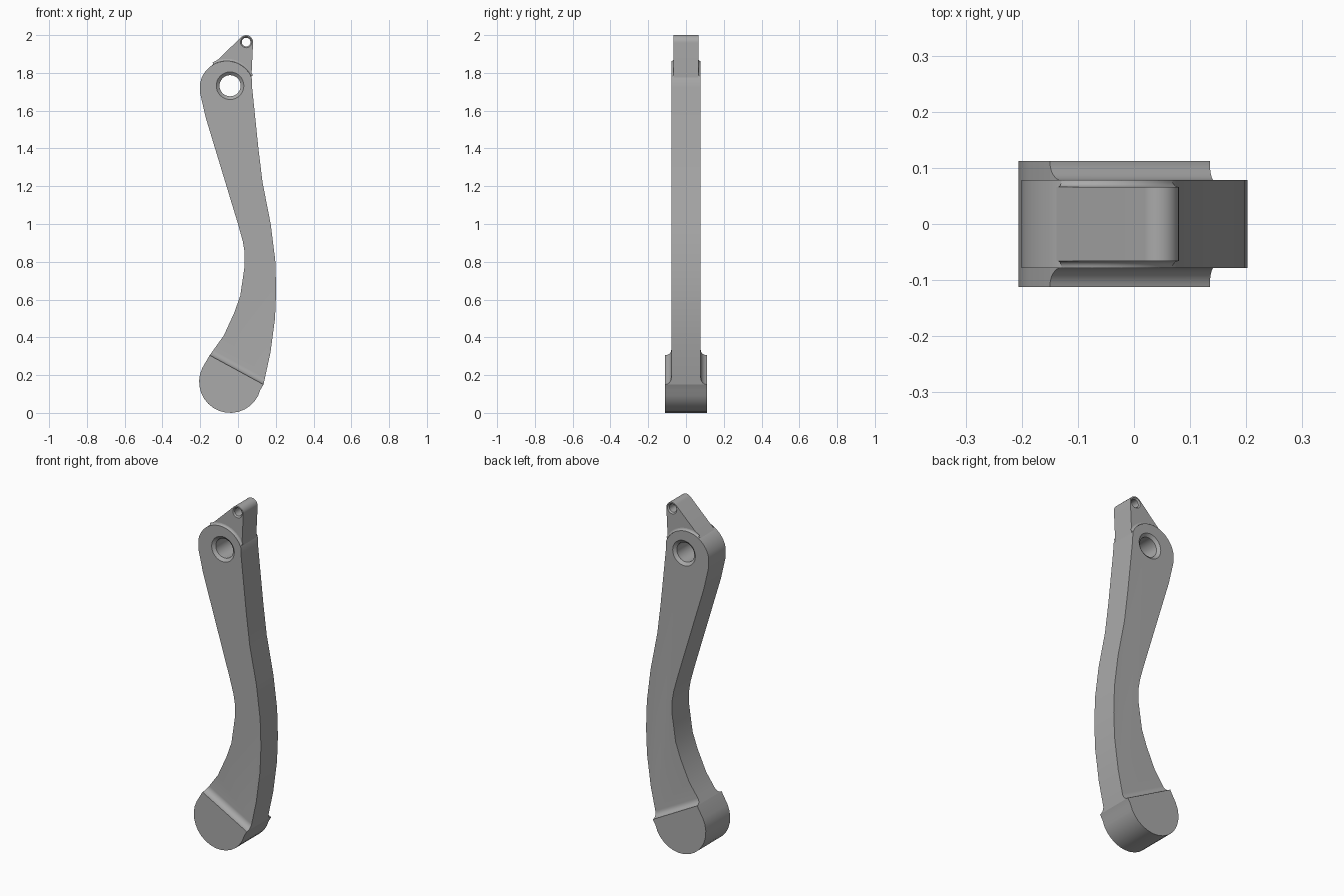
import bpy, bmesh
from math import sin, cos, radians, pi
from mathutils import Vector

if "Cube" in bpy.data.objects:
    bpy.data.objects.remove(bpy.data.objects["Cube"], do_unlink=True)

grey = bpy.data.materials.new("plain grey")
grey.use_nodes = True
grey.diffuse_color = (0.4, 0.4, 0.4, 1)
grey.node_tree.nodes["Principled BSDF"].inputs["Base Color"].default_value = (0.4, 0.4, 0.4, 1)

BODY, FOOT, EAR = 0.078, 0.112, 0.066      # half thicknesses
HEAD, HEAD_R = (-0.06, 1.72), 0.143
PIVOT, TIP = (-0.042, 1.732), (0.043, 1.963)


def arc(centre, r, start, end, n):
    angles = [radians(start + (end - start) * i / n) for i in range(n + 1)]
    return [(centre[0] + r * cos(a), centre[1] + r * sin(a)) for a in angles]


def finish(bm, name):
    bmesh.ops.recalc_face_normals(bm, faces=bm.faces)
    mesh = bpy.data.meshes.new(name)
    bm.to_mesh(mesh)
    bm.free()
    mesh.materials.append(grey)
    obj = bpy.data.objects.new(name, mesh)
    bpy.context.collection.objects.link(obj)
    return obj


def slab(name, outline, half, cuts=(), normal=None):
    """Outline extruded about y = 0; half(x, z) gives the half thickness."""
    bm = bmesh.new()
    bm.faces.new([bm.verts.new((x, 0, z)) for x, z in outline])
    for point in cuts:
        bmesh.ops.bisect_plane(bm, geom=bm.verts[:] + bm.edges[:] + bm.faces[:],
                               dist=1e-5, plane_co=point, plane_no=normal)
    faces = bm.faces[:]
    rim = [e for e in bm.edges if e.is_boundary]
    back = {v: bm.verts.new(v.co) for v in bm.verts[:]}
    for f in faces:
        bm.faces.new([back[v] for v in reversed(f.verts)])
    for e in rim:
        a, b = e.verts
        bm.faces.new([a, b, back[b], back[a]])
    for v, w in back.items():
        t = half(v.co)
        v.co.y, w.co.y = -t, t
    return finish(bm, name)


def drill(obj, centre, r, rim, depth, half):
    """Through hole with a countersunk rim on both faces."""
    n = 32
    profile = [(-half - 0.02, rim), (-half, rim), (-half + depth, r),
               (half - depth, r), (half, rim), (half + 0.02, rim)]
    bm = bmesh.new()
    rings = [[bm.verts.new((x, y, z)) for x, z in arc(centre, rad, 0, 360 - 360 / n, n - 1)]
             for y, rad in profile]
    for lo, hi in zip(rings, rings[1:]):
        for i in range(n):
            j = (i + 1) % n
            bm.faces.new([lo[i], lo[j], hi[j], hi[i]])
    bm.faces.new(rings[0])
    bm.faces.new(rings[-1])
    cutter = finish(bm, "hole_cutter")
    cutter.hide_render = True
    mod = obj.modifiers.new("hole", "BOOLEAN")
    mod.operation, mod.solver, mod.object = "DIFFERENCE", "EXACT", cutter
    bpy.context.view_layer.objects.active = obj
    bpy.ops.object.modifier_apply(modifier=mod.name)
    bpy.data.objects.remove(cutter, do_unlink=True)


# Lever arm with its thicker rounded foot and the cove between them
outline = arc(HEAD, HEAD_R, 22, 170, 14)
outline += [(-0.2, 1.69), (-0.17, 1.56), (-0.085, 1.28), (0, 1.0), (0.025, 0.91),
            (0.035, 0.85), (0.034, 0.77), (0.012, 0.62), (-0.02, 0.53),
            (-0.075, 0.41), (-0.15, 0.305)]
outline += arc((-0.041, 0.165), 0.165, 153, 345, 16)
outline += [(0.135, 0.15), (0.172, 0.32), (0.196, 0.5), (0.202, 0.65), (0.197, 0.81),
            (0.173, 1.0), (0.13, 1.22), (0.108, 1.4), (0.075, 1.72)]
corner = Vector((-0.15, 0, 0.305))
up = Vector((0.155, 0, 0.285)).normalized()
cove = FOOT - BODY


def arm_half(co):
    d = min(max((co - corner).dot(up), 0), cove)
    return BODY + cove - (cove ** 2 - (cove - d) ** 2) ** 0.5


steps = [cove * (1 - cos(i * pi / 16)) for i in range(9)]
arm = slab("lever_arm", outline, arm_half, [corner + up * d for d in steps], up)
drill(arm, PIVOT, 0.056, 0.073, 0.014, BODY)

# Thin ear above the head
ear_outline = [(0.071, 1.775)] + arc(TIP, 0.037, -5, 130, 10) + [(-0.138, 1.84)]
ear = slab("top_ear", ear_outline, lambda co: EAR)
drill(ear, TIP, 0.023, 0.03, 0.007, EAR)

# Small cove where the ear meets the head, on both faces
bm = bmesh.new()
c = BODY - EAR
for side in (-1, 1):
    rows = []
    for i in range(5):
        t = i * pi / 8
        y = side * (EAR + c * (1 - sin(t)))
        rows.append([bm.verts.new((x, y, z))
                     for x, z in arc(HEAD, HEAD_R + c * (1 - cos(t)), 26, 119, 14)])
    for lo, hi in zip(rows, rows[1:]):
        for i in range(14):
            bm.faces.new([lo[i], lo[i + 1], hi[i + 1], hi[i]])
ear_cove = finish(bm, "ear_cove")
for f in ear_cove.data.polygons:          # face the coves outward
    if f.normal.y * f.center.y < 0:
        f.flip()

for obj in (arm, ear, ear_cove):
    bpy.ops.object.select_all(action="DESELECT")
    obj.select_set(True)
    bpy.context.view_layer.objects.active = obj
    bpy.ops.object.shade_smooth_by_angle(angle=radians(30))
